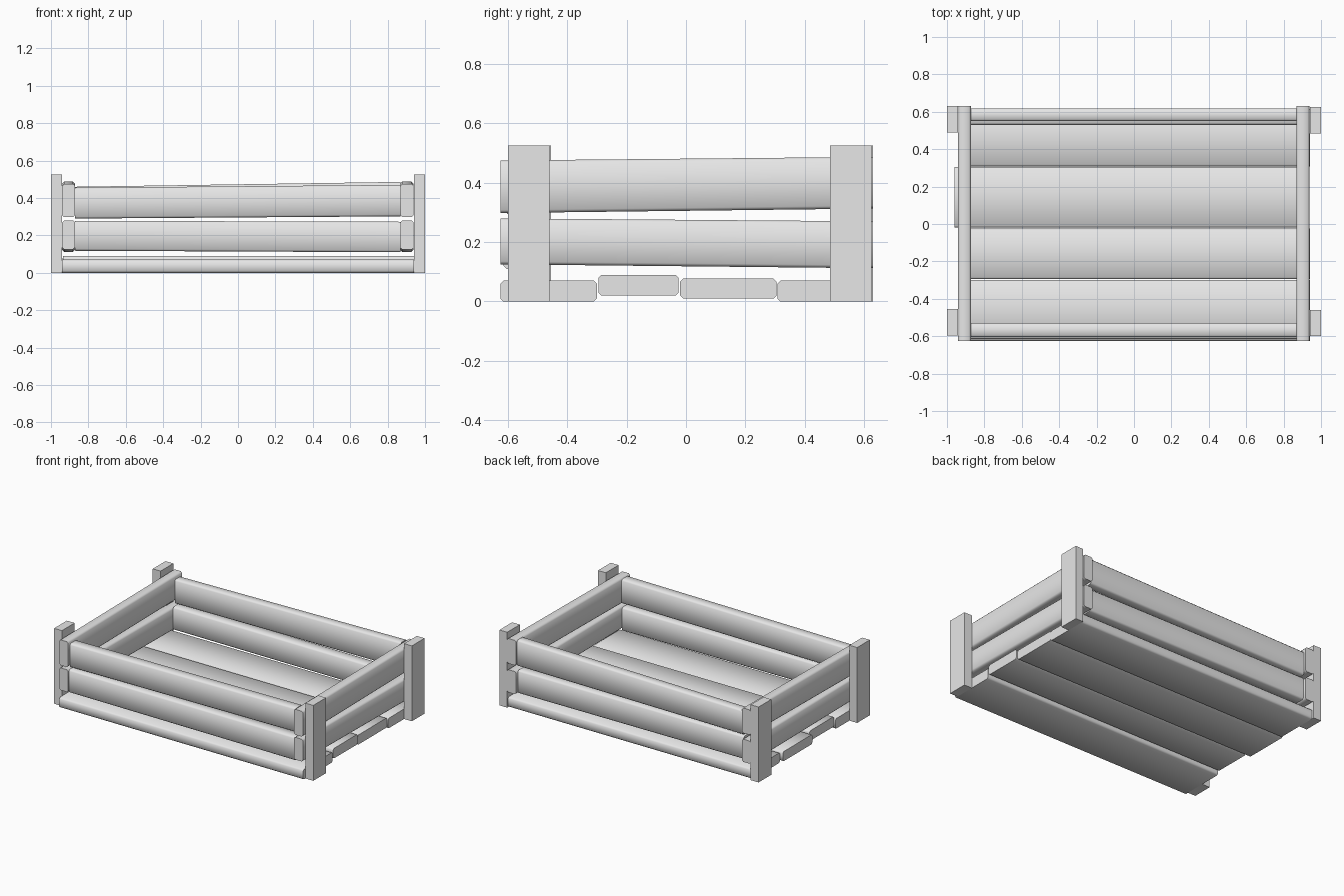
import bpy
import bmesh
from mathutils import Vector

cube = bpy.data.objects.get("Cube")
if cube:
    bpy.data.objects.remove(cube, do_unlink=True)

grey = bpy.data.materials.new("plain_grey")
grey.use_nodes = True
grey.diffuse_color = (0.8, 0.8, 0.8, 1)
grey.node_tree.nodes["Principled BSDF"].inputs["Base Color"].default_value = (0.8, 0.8, 0.8, 1)


def section(u0, u1, z0, z1, c):
    """Rectangle with chamfered corners, or a plain one when c is zero."""
    if not c:
        return [(u0, z0), (u1, z0), (u1, z1), (u0, z1)]
    return [(u0 + c, z0), (u1 - c, z0), (u1, z0 + c), (u1, z1 - c),
            (u1 - c, z1), (u0 + c, z1), (u0, z1 - c), (u0, z0 + c)]


def plank(name, axis, span, across, z_start, z_end, c=0.01):
    """Board along an axis whose height range may differ at each end."""
    bm = bmesh.new()
    rings = []
    for along, z in zip(span, (z_start, z_end)):
        ring = []
        for u, h in section(*across, *z, c):
            co = (along, u, h) if axis == "x" else (u, along, h)
            ring.append(bm.verts.new(Vector(co)))
        rings.append(ring)
    a, b = rings
    n = len(a)
    for i in range(n):
        j = (i + 1) % n
        bm.faces.new((a[i], a[j], b[j], b[i])).smooth = c > 0
    # Board ends stay flat
    bm.faces.new(a)
    bm.faces.new(b)
    bmesh.ops.recalc_face_normals(bm, faces=bm.faces)
    mesh = bpy.data.meshes.new(name)
    bm.to_mesh(mesh)
    bm.free()
    mesh.materials.append(grey)
    obj = bpy.data.objects.new(name, mesh)
    bpy.context.collection.objects.link(obj)
    return obj


# Corner posts
for side, inner, outer in (("right", -0.94, -1.0), ("left", 0.94, 1.0)):
    for end, y0, y1 in (("front", -0.6, -0.46), ("back", 0.485, 0.625)):
        shift = 0.005 if side == "right" else 0
        plank(f"{end}_{side}_post", "y", (y0 + shift, y1 + shift),
              sorted((inner, outer)), (0, 0.525), (0, 0.525), 0)

# Floor boards
plank("floor_board_front", "x", (-0.94, 0.94), (-0.625, -0.3), (0, 0.07), (0, 0.07))
plank("floor_board_mid_front", "x", (-0.935, 0.94), (-0.295, -0.025), (0.02, 0.09), (0.02, 0.09))
plank("floor_board_mid_back", "x", (-0.96, 0.935), (-0.02, 0.305), (0.01, 0.077), (0.01, 0.077))
plank("floor_board_back", "x", (-0.94, 0.94), (0.308, 0.615), (0, 0.07), (0, 0.07))

# Side boards
for side, x in (("right", (-0.94, -0.872)), ("left", (0.868, 0.938))):
    plank(f"{side}_upper_board", "y", (-0.625, 0.63), x, (0.298, 0.475), (0.313, 0.487))
    plank(f"{side}_lower_board", "y", (-0.625, 0.63), x, (0.125, 0.28), (0.112, 0.27))

# Front and back boards
ends = (-0.872, 0.868)
plank("front_upper_board", "x", ends, (-0.605, -0.53), (0.29, 0.455), (0.302, 0.47))
plank("front_lower_board", "x", ends, (-0.615, -0.535), (0.118, 0.278), (0.11, 0.273))
plank("back_upper_board", "x", ends, (0.55, 0.618), (0.292, 0.46), (0.305, 0.486))
plank("back_lower_board", "x", ends, (0.53, 0.61), (0.118, 0.278), (0.112, 0.273))
